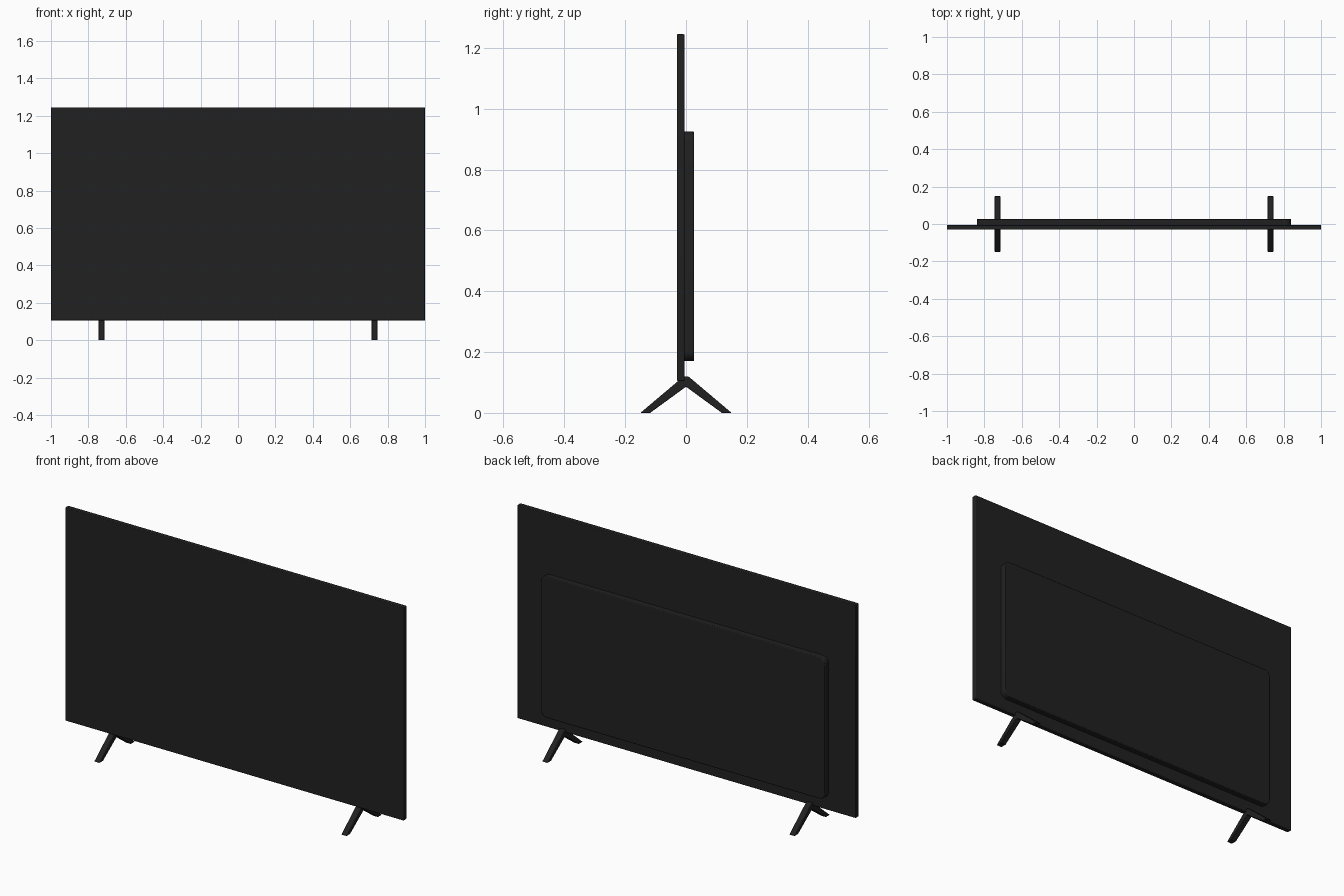
import bpy, bmesh
from mathutils import Vector

cube = bpy.data.objects.get("Cube")
if cube:
    bpy.data.objects.remove(cube, do_unlink=True)


def material(name, value):
    mat = bpy.data.materials.new(name)
    mat.use_nodes = True
    color = (value, value, value, 1)
    mat.diffuse_color = color
    mat.node_tree.nodes["Principled BSDF"].inputs["Base Color"].default_value = color
    return mat


black = material("charcoal black", 0.015)


def finish(name, bm, bevel):
    bmesh.ops.recalc_face_normals(bm, faces=bm.faces)
    mesh = bpy.data.meshes.new(name)
    bm.to_mesh(mesh)
    bm.free()
    mesh.materials.append(black)
    obj = bpy.data.objects.new(name, mesh)
    bpy.context.collection.objects.link(obj)
    mod = obj.modifiers.new("soft edges", 'BEVEL')
    mod.width = bevel
    mod.segments = 2
    mod.limit_method = 'ANGLE'
    mod.angle_limit = 0.7
    bpy.ops.object.select_all(action='DESELECT')
    obj.select_set(True)
    bpy.context.view_layer.objects.active = obj
    bpy.ops.object.shade_smooth_by_angle(angle=0.6)
    return obj


def slab(name, half_width, y0, y1, z0, z1, corner, bevel):
    """Upright box whose four corners, seen from the front, are rounded."""
    bm = bmesh.new()
    bmesh.ops.create_cube(bm, size=1)
    for v in bm.verts:
        v.co = Vector((v.co.x * 2 * half_width,
                       y0 + (v.co.y + 0.5) * (y1 - y0),
                       z0 + (v.co.z + 0.5) * (z1 - z0)))
    depth_edges = [e for e in bm.edges
                   if abs(e.verts[0].co.y - e.verts[1].co.y) > 0.001]
    bmesh.ops.bevel(bm, geom=depth_edges, offset=corner, segments=6,
                    profile=0.5, affect='EDGES')
    return finish(name, bm, bevel)


# Thin screen panel and the raised housing behind it
slab("screen_panel", 1.0, -0.03, -0.005, 0.105, 1.245, 0.004, 0.003)
slab("rear_housing", 0.84, -0.008, 0.027, 0.17, 0.925, 0.035, 0.004)

# Inverted V legs, extruded sideways from a mirrored profile
half = [(0.008, 0.12), (0.15, 0.0), (0.118, 0.0), (0.0, 0.086)]
profile = half + [(-y, z) for y, z in reversed(half[:-1])]
for side, x in (("left", 0.73), ("right", -0.73)):
    bm = bmesh.new()
    face = bm.faces.new([bm.verts.new((x - 0.016, y, z)) for y, z in profile])
    ext = bmesh.ops.extrude_face_region(bm, geom=[face])
    verts = [g for g in ext["geom"] if isinstance(g, bmesh.types.BMVert)]
    bmesh.ops.translate(bm, verts=verts, vec=(0.032, 0, 0))
    finish(side + "_leg", bm, 0.003)
